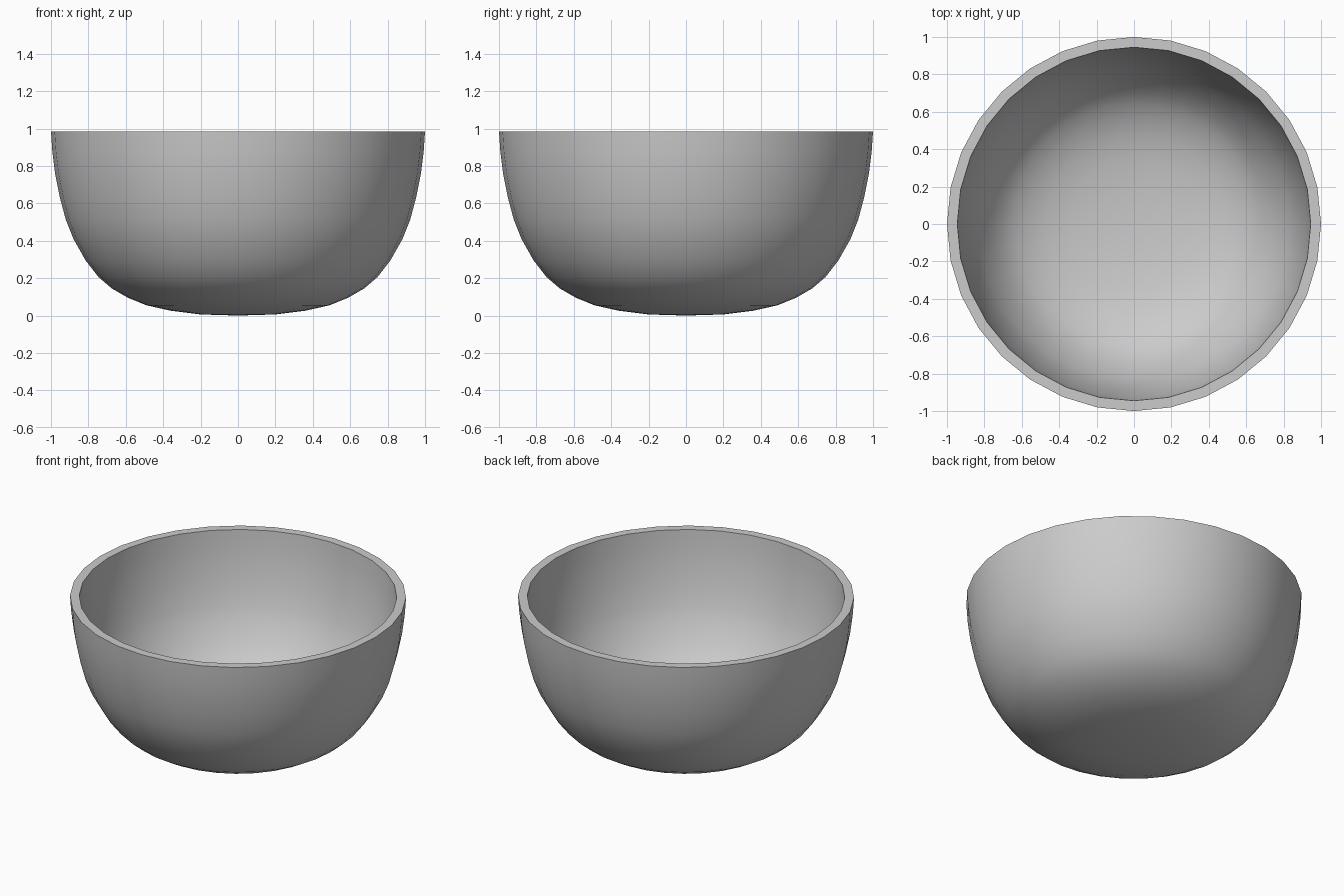
import bpy, bmesh, math
from mathutils import Vector

if "Cube" in bpy.data.objects:
    bpy.data.objects.remove(bpy.data.objects["Cube"])

SIDES = 32
WALL = 0.055

# Outer profile (radius, height), from bottom centre to rim
outer = [Vector(p) for p in [
    (0, 0), (0.2, 0.006), (0.36, 0.026), (0.49, 0.055), (0.59, 0.096),
    (0.675, 0.145), (0.745, 0.205), (0.815, 0.295), (0.88, 0.41),
    (0.92, 0.51), (0.952, 0.63), (0.978, 0.76), (0.993, 0.88), (1, 0.985)]]

# Inner profile: outer one offset inwards by the wall thickness
inner = []
for i, p in enumerate(outer):
    t = (outer[min(i + 1, len(outer) - 1)] - outer[max(i - 1, 0)]).normalized()
    inner.append(p + Vector((-t.y, t.x)) * WALL)
inner[0] = Vector((0, WALL))
inner[-1] = Vector((1 - WALL, outer[-1].y))

profile = outer + inner[::-1]

# Spin the profile into a bowl
bm = bmesh.new()
rings = []
for r, z in profile:
    if r == 0:
        rings.append([bm.verts.new((0, 0, z))] * SIDES)
    else:
        rings.append([bm.verts.new((r * math.cos(2 * math.pi * k / SIDES),
                                    r * math.sin(2 * math.pi * k / SIDES), z))
                      for k in range(SIDES)])
for a, b in zip(rings, rings[1:]):
    for k in range(SIDES):
        n = (k + 1) % SIDES
        bm.faces.new(list(dict.fromkeys((a[k], a[n], b[n], b[k]))))
bmesh.ops.recalc_face_normals(bm, faces=bm.faces)

mesh = bpy.data.meshes.new("bowl")
bm.to_mesh(mesh)
bm.free()
bowl = bpy.data.objects.new("bowl", mesh)
bpy.context.collection.objects.link(bowl)

# Smooth walls, crisp rim edges
bpy.context.view_layer.objects.active = bowl
bowl.select_set(True)
bpy.ops.object.shade_smooth_by_angle(angle=math.radians(35))
